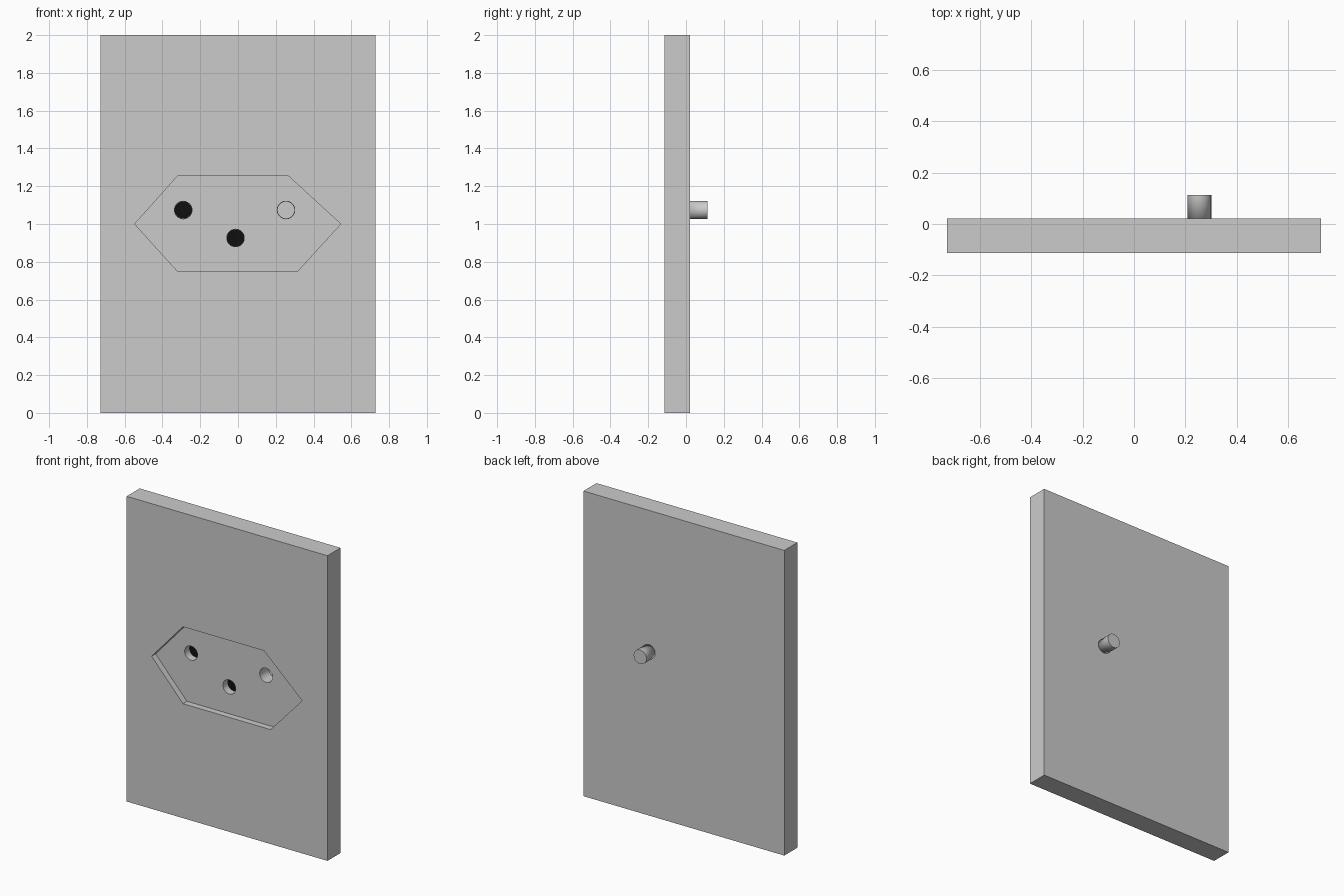
import bpy, bmesh, math

if "Cube" in bpy.data.objects:
    bpy.data.objects.remove(bpy.data.objects["Cube"])

FRONT, BACK, FLOOR, HOLE_END, PEG_END = -0.113, 0.022, -0.072, -0.02, 0.113
R, SIDES = 0.0465, 32


def circle(cx, cz, r=R):
    return [(cx + r * math.cos(2 * math.pi * i / SIDES),
             cz + r * math.sin(2 * math.pi * i / SIDES)) for i in range(SIDES)]


def prism(name, outline, y0, y1, front_cap=True):
    """Extrude an x-z outline from y0 (front) to y1 (back)."""
    bm = bmesh.new()
    a = [bm.verts.new((x, y0, z)) for x, z in outline]
    b = [bm.verts.new((x, y1, z)) for x, z in outline]
    n = len(a)
    for i in range(n):
        j = (i + 1) % n
        bm.faces.new((a[i], a[j], b[j], b[i]))
    bm.faces.new(b)
    if front_cap:
        bm.faces.new(a)
    bmesh.ops.recalc_face_normals(bm, faces=bm.faces)
    mesh = bpy.data.meshes.new(name)
    bm.to_mesh(mesh)
    bm.free()
    obj = bpy.data.objects.new(name, mesh)
    bpy.context.collection.objects.link(obj)
    return obj


def activate(obj):
    bpy.ops.object.select_all(action='DESELECT')
    obj.select_set(True)
    bpy.context.view_layer.objects.active = obj


def cut(obj, cutter):
    mod = obj.modifiers.new("cut", 'BOOLEAN')
    mod.operation, mod.solver, mod.object = 'DIFFERENCE', 'EXACT', cutter
    activate(obj)
    bpy.ops.object.modifier_apply(modifier=mod.name)
    bpy.data.objects.remove(cutter)


def smooth(obj):
    activate(obj)
    bpy.ops.object.shade_smooth_by_angle(angle=math.radians(30))


# Wall plate
plate = prism("wall_plate", [(-0.728, 0), (0.728, 0), (0.728, 2), (-0.728, 2)], FRONT, BACK)

# Six-sided recess in the front
recess = [(-0.547, 1.0), (-0.32, 0.75), (0.315, 0.75),
          (0.544, 1.0), (0.267, 1.254), (-0.32, 1.254)]
cut(plate, prism("recess_cutter", recess, FRONT - 0.1, FLOOR))

# Two blind pin holes with black bottoms
black = bpy.data.materials.new("black")
black.diffuse_color = (0.005, 0.005, 0.005, 1)
black.use_nodes = True
black.node_tree.nodes["Principled BSDF"].inputs["Base Color"].default_value = black.diffuse_color
for label, x, z in (("left", -0.29, 1.074), ("middle", -0.013, 0.926)):
    cut(plate, prism("hole_cutter", circle(x, z), FLOOR - 0.02, HOLE_END))
    bottom = prism(label + "_hole_bottom", circle(x, z, R - 0.0003), HOLE_END - 0.002, HOLE_END)
    bottom.data.materials.append(black)

# Deep pin hole that runs through into a sleeve behind the plate
cut(plate, prism("hole_cutter", circle(0.254, 1.074), FLOOR - 0.02, BACK + 0.05))
sleeve = prism("rear_sleeve", circle(0.254, 1.074), BACK - 0.004, PEG_END, front_cap=False)
wall = sleeve.modifiers.new("wall", 'SOLIDIFY')
wall.thickness, wall.offset = 0.002, -1

smooth(plate)
smooth(sleeve)
